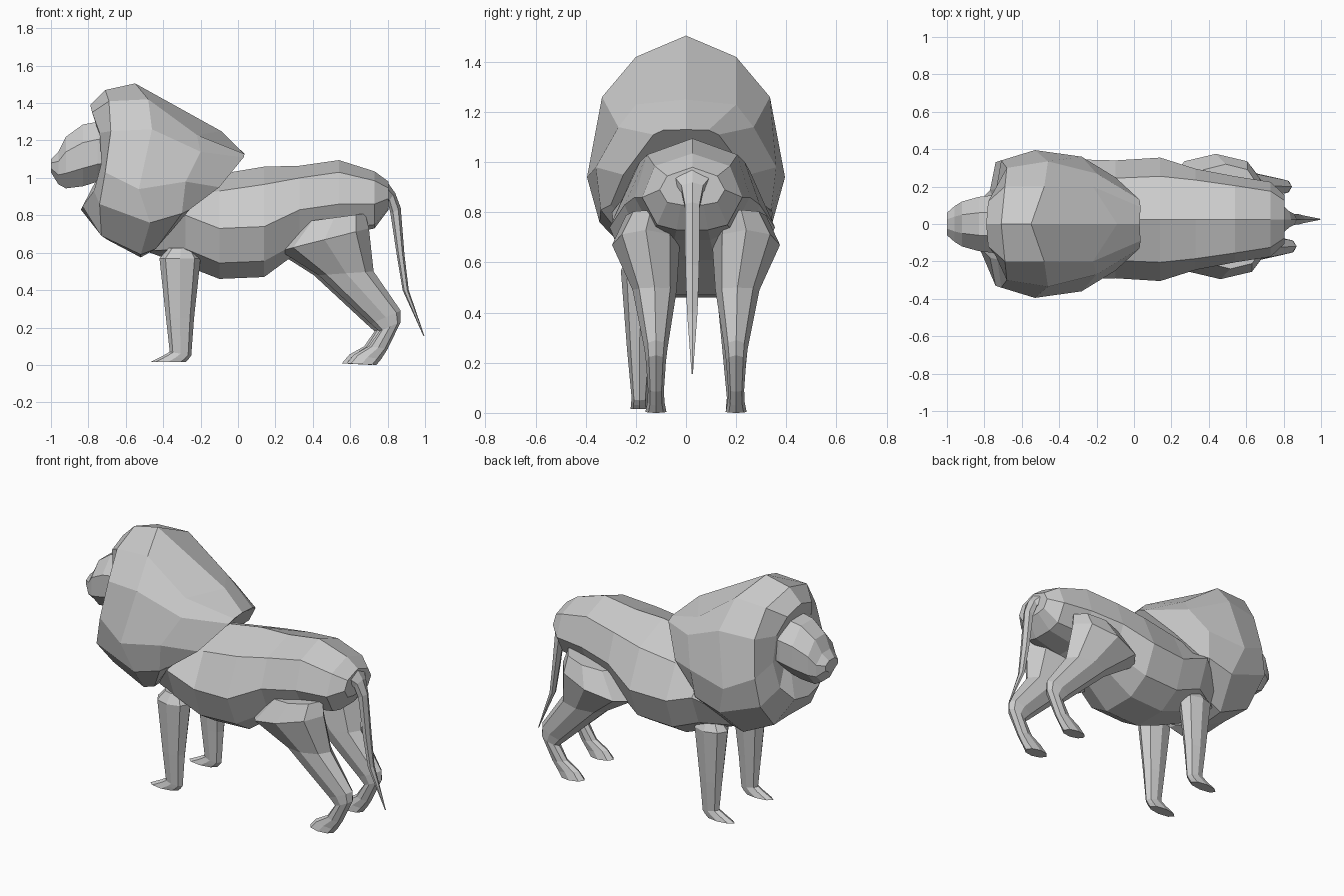
import bpy, bmesh, math


def loft(name, rings, nose=None):
    """Skin a list of equal-length point rings, closing both ends."""
    bm = bmesh.new()
    rows = [[bm.verts.new(p) for p in ring] for ring in rings]
    n = len(rows[0])
    for a, b in zip(rows, rows[1:]):
        for i in range(n):
            j = (i + 1) % n
            bm.faces.new((a[i], a[j], b[j], b[i]))
    if nose:
        v = bm.verts.new(nose)
        for i in range(n):
            bm.faces.new((rows[0][(i + 1) % n], rows[0][i], v))
    else:
        bm.faces.new(rows[0][::-1])
    bm.faces.new(rows[-1])
    bmesh.ops.recalc_face_normals(bm, faces=bm.faces[:])
    me = bpy.data.meshes.new(name)
    bm.to_mesh(me)
    bm.free()
    ob = bpy.data.objects.new(name, me)
    bpy.context.collection.objects.link(ob)
    return ob


def oval(front, back, yc, hw, n=8, flat=False):
    """Ring spanning two side-view points (x, z) with half width hw."""
    cx, cz = (front[0] + back[0]) / 2, (front[1] + back[1]) / 2
    k = 1 / math.cos(math.pi / n) if flat else 1  # flat: sides, not corners, at the extremes
    dx, dz = k * (back[0] - front[0]) / 2, k * (back[1] - front[1]) / 2
    ring = []
    for i in range(n):
        t = 2 * math.pi * (i + 0.5 * flat) / n
        ring.append((cx + dx * math.cos(t), yc + k * hw * math.sin(t), cz + dz * math.cos(t)))
    return ring


def mirrored(half, yc=0.0):
    """Close a half ring (first and last points on the centre plane)."""
    return ([(x, yc + y, z) for x, y, z in half]
            + [(x, yc - y, z) for x, y, z in half[-1:0:-1] if y > 0])


# Body: x, top z, (upper w, z), (middle w, z), (lower w, z), bottom z
body = [
    (-0.47, 0.88, .13, .84, .20, .69, .14, .61, .60),
    (-0.28, 1.00, .21, .90, .32, .80, .25, .62, .53),
    (-0.10, 1.02, .22, .93, .315, .73, .25, .545, .46),
    (0.14, 1.06, .23, .965, .33, .74, .25, .555, .47),
    (0.33, 1.065, .21, 1.0, .27, .83, .20, .66, .61),
    (0.54, 1.095, .18, 1.03, .23, .86, .16, .73, .69),
    (0.73, 1.035, .15, .985, .20, .86, .14, .75, .73),
    (0.805, .98, .10, .945, .13, .89, .10, .84, .83),
]
loft("body", [mirrored([(x, 0, zt), (x, wu, zu), (x, wm, zm), (x, wl, zl),
                        (x, wl * .45, zb), (x, 0, zb)], 0.025)
              for x, zt, wu, zu, wm, zm, wl, zl, zb in body])

# Mane: half rings from the face rim to the back
mane = [
    [(-.79, 0, 1.39), (-.78, .12, 1.35), (-.74, .17, 1.24), (-.73, .19, 1.08),
     (-.77, .18, .93), (-.83, .12, .85), (-.84, 0, .83)],
    [(-.71, 0, 1.47), (-.69, .20, 1.41), (-.68, .30, 1.25), (-.71, .34, 1.03),
     (-.74, .33, .86), (-.73, .18, .69), (-.70, 0, .67)],
    [(-.55, 0, 1.505), (-.48, .20, 1.42), (-.46, .335, 1.26), (-.53, .395, .94),
     (-.47, .345, .76), (-.52, .18, .59), (-.52, 0, .575)],
    [(-.09, 0, 1.25), (-.22, .20, 1.23), (-.20, .27, 1.14), (-.28, .36, .98),
     (-.30, .34, .81), (-.44, .19, .62), (-.46, 0, .61)],
    [(.03, 0, 1.13), (.035, .09, 1.128), (.03, .13, 1.11), (-.10, .25, .95),
     (-.26, .30, .83), (-.40, .15, .68), (-.42, 0, .66)],
]
loft("mane", [mirrored(r) for r in mane], nose=(-.70, 0, 1.1))

# Head and muzzle
loft("head", [oval((x, lo), (x, hi), 0, w, 8, True) for x, lo, hi, w in [
    (-1.0, 1.03, 1.10, .06), (-.96, .965, 1.14, .095), (-.92, .944, 1.22, .12),
    (-.83, .955, 1.285, .145), (-.75, .98, 1.30, .155), (-.66, 1.0, 1.29, .15)]])

# Tail
loft("tail", [oval(f, b, 0.025, w, 6) for f, b, w in [
    ((.76, .87), (.79, .99), .10), ((.80, .87), (.84, .92), .05),
    ((.815, .81), (.87, .84), .034),
    ((.85, .58), (.89, .59), .032), ((.88, .40), (.913, .40), .024),
    ((.991, .155), (.997, .155), .003)]])

# Legs: front point, back point, distance from the centre, half width
front_leg = [
    ((-.37, .625), (-.24, .625), .185, .045), ((-.42, .57), (-.20, .57), .187, .078),
    ((-.385, .25), (-.235, .25), .19, .05), ((-.365, .07), (-.25, .05), .19, .032),
    ((-.40, .05), (-.265, .03), .19, .034), ((-.47, .015), (-.28, .015), .19, .036)]
hind_leg = [
    ((.35, .765), (.68, .81), .18, .10), ((.225, .61), (.70, .73), .20, .135),
    ((.43, .48), (.725, .50), .165, .088), ((.71, .22), (.87, .29), .16, .046),
    ((.755, .18), (.87, .23), .16, .04), ((.70, .10), (.80, .085), .16, .032),
    ((.62, .055), (.765, .03), .16, .034), ((.58, .008), (.74, 0), .16, .042)]
for label, side, shift in (("left", 1, -.025), ("right", -1, 0)):
    loft("front_leg_" + label, [oval(f, b, side * y + .005, w) for f, b, y, w in front_leg])
    leg = loft("hind_leg_" + label, [oval(f, b, side * y + .04, w) for f, b, y, w in hind_leg])
    leg.location.x = shift
